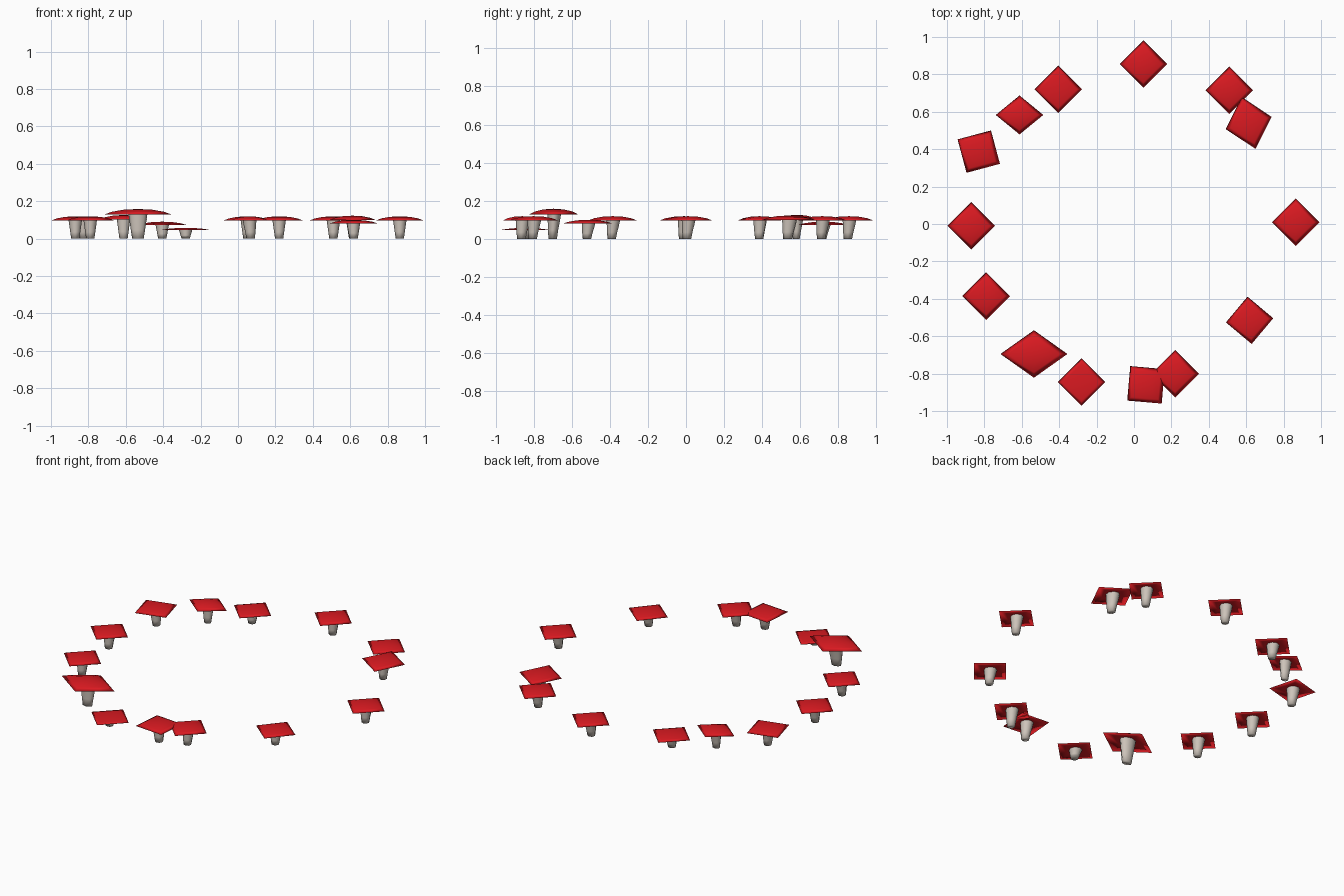
import bpy, bmesh, math
from mathutils import Matrix

if "Cube" in bpy.data.objects:
    bpy.data.objects.remove(bpy.data.objects["Cube"])


def material(name, color):
    m = bpy.data.materials.new(name)
    m.diffuse_color = color
    m.use_nodes = True
    m.node_tree.nodes["Principled BSDF"].inputs["Base Color"].default_value = m.diffuse_color
    return m


RED = material("cap_red", (0.70, 0.01, 0.015, 1))
PALE = material("stem_pale", (0.62, 0.56, 0.50, 1))


def loft(name, rings, sides, mat, cap_bottom=False):
    """Rings of (radius, z, x shift, y shift); radius 0 makes a tip."""
    bm = bmesh.new()
    loops = []
    for r, z, dx, dy in rings:
        n = sides if r else 1
        loops.append([bm.verts.new((dx + r * math.cos(math.tau * i / n),
                                    dy + r * math.sin(math.tau * i / n), z)) for i in range(n)])
    for a, b in zip(loops, loops[1:]):
        for i in range(sides):
            j = (i + 1) % sides
            quad = [a[i % len(a)], a[j % len(a)], b[j % len(b)], b[i % len(b)]]
            bm.faces.new(list(dict.fromkeys(quad)))
    if cap_bottom:
        bm.faces.new(loops[0][::-1])
    bmesh.ops.recalc_face_normals(bm, faces=bm.faces[:])
    mesh = bpy.data.meshes.new(name)
    bm.to_mesh(mesh)
    bm.free()
    mesh.materials.append(mat)
    mesh.shade_smooth()
    return mesh


# Four-sided cap: slightly hollow underside, shallow dome on top
cap = loft("cap", [(0, 0.106, 0, 0), (0.06, 0.104, 0, 0), (0.127, 0.097, 0, 0),
                   (0.098, 0.108, 0, 0), (0.055, 0.116, 0, 0), (0, 0.119, 0, 0)], 4, RED)
# Stem flares towards the cap and leans a little
stem = loft("stem", [(0.022, 0, 0, -0.005), (0.027, 0.035, 0, -0.003),
                     (0.032, 0.07, 0, 0.001), (0.037, 0.106, 0, 0.004)], 8, PALE, True)

# Ring of mushrooms: x, y, turn in degrees, scale x, y, z
ring = [
    (0.05, 0.855, 0, 1, 1, 1), (0.51, 0.715, 0, 1, 1, 1),
    (0.613, 0.54, 15, 1, 1.13, 1.03), (0.865, 0.01, 0, 1, 1, 1),
    (0.618, -0.515, 5, 1, 1, 0.84), (0.22, -0.80, 0, 1, 1, 1),
    (0.064, -0.86, 40, 1.03, 1.03, 1), (-0.28, -0.845, 0, 1, 1, 0.48),
    (-0.535, -0.695, 0, 1.41, 1, 1.33), (-0.79, -0.385, 0, 1, 1, 1),
    (-0.87, -0.01, 0, 1, 1, 1), (-0.83, 0.387, 60, 1.03, 1.03, 1),
    (-0.612, 0.583, 0, 1, 0.82, 1.06), (-0.405, 0.72, 0, 1, 1, 0.76),
]
for k, (x, y, turn, sx, sy, sz) in enumerate(ring, 1):
    place = (Matrix.Translation((x, y, 0)) @ Matrix.Rotation(math.radians(turn), 4, 'Z')
             @ Matrix.Diagonal((sx, sy, sz, 1)))
    for part in (cap, stem):
        o = bpy.data.objects.new(f"mushroom_{part.name}_{k}", part)
        o.matrix_world = place
        bpy.context.collection.objects.link(o)
